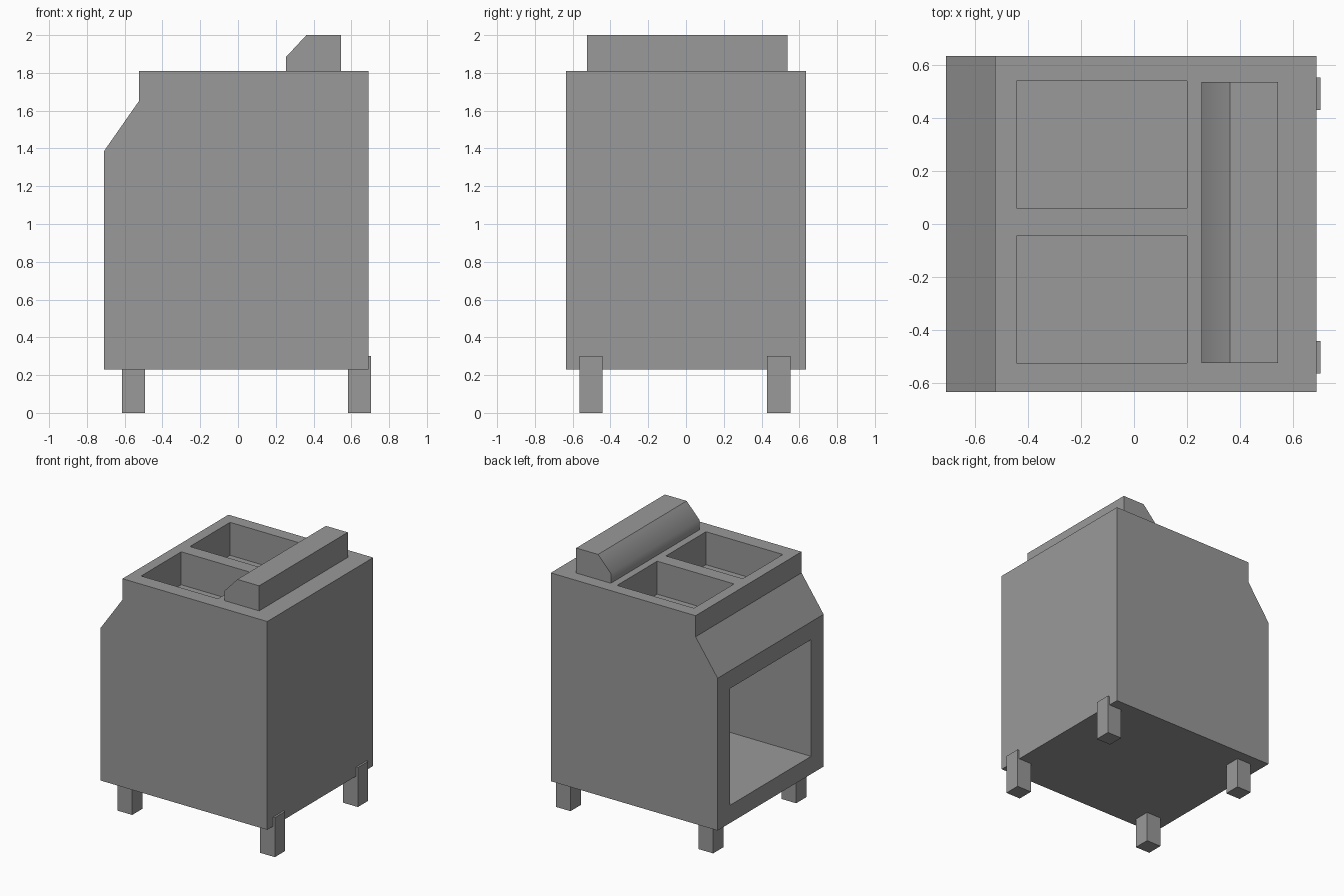
import bpy
import bmesh
import math

cube = bpy.data.objects.get("Cube")
if cube:
    bpy.data.objects.remove(cube, do_unlink=True)

grey = bpy.data.materials.new("plain_grey")
grey.use_nodes = True
GREY = (0.32, 0.32, 0.32, 1)
grey.diffuse_color = GREY
grey.node_tree.nodes["Principled BSDF"].inputs["Base Color"].default_value = GREY


def prism(name, profile, y0, y1):
    """Extrude an x-z profile from y0 to y1."""
    bm = bmesh.new()
    face = bm.faces.new([bm.verts.new((x, y0, z)) for x, z in profile])
    new = bmesh.ops.extrude_face_region(bm, geom=[face])["geom"]
    for v in new:
        if isinstance(v, bmesh.types.BMVert):
            v.co.y = y1
    bmesh.ops.recalc_face_normals(bm, faces=bm.faces)
    mesh = bpy.data.meshes.new(name)
    bm.to_mesh(mesh)
    bm.free()
    mesh.materials.append(grey)
    obj = bpy.data.objects.new(name, mesh)
    bpy.context.collection.objects.link(obj)
    return obj


def box(name, x, y, z):
    return prism(name, [(x[0], z[0]), (x[1], z[0]), (x[1], z[1]), (x[0], z[1])], *y)


def cut(target, cutter):
    mod = target.modifiers.new(cutter.name, "BOOLEAN")
    mod.operation = "DIFFERENCE"
    mod.solver = "EXACT"
    mod.object = cutter
    cutter.hide_render = True
    cutter.display_type = "WIRE"
    cutter.hide_set(True)


# Main cabinet with the sloped shoulder
body = prism("cabinet_body", [(-0.71, 0.23), (0.69, 0.23), (0.69, 1.81),
                              (-0.525, 1.81), (-0.525, 1.65), (-0.71, 1.385)],
             -0.635, 0.635)

# Side opening and the two wells in the top
cut(body, box("opening_cutter", (-0.9, 0.54), (-0.485, 0.485), (0.365, 1.25)))
for name, y in (("left_well", (0.06, 0.54)), ("right_well", (-0.525, -0.045))):
    cut(body, box(name + "_cutter", (-0.445, 0.2), y, (1.56, 1.95)))

# Chamfered console on the top
console = prism("top_console", [(0.255, 1.81), (0.545, 1.81), (0.545, 2.0),
                                (0.362, 2.0), (0.255, 1.885)], -0.525, 0.537)
bpy.ops.object.select_all(action="DESELECT")
bpy.context.view_layer.objects.active = console
console.select_set(True)
bpy.ops.object.shade_smooth_by_angle(angle=math.radians(45))

# Legs
for xs, x in (("near", (-0.615, -0.492)), ("far", (0.582, 0.705))):
    for ys, y in (("front", (-0.565, -0.442)), ("back", (0.43, 0.553))):
        box(f"{ys}_{xs}_leg", x, y, (0, 0.3))
